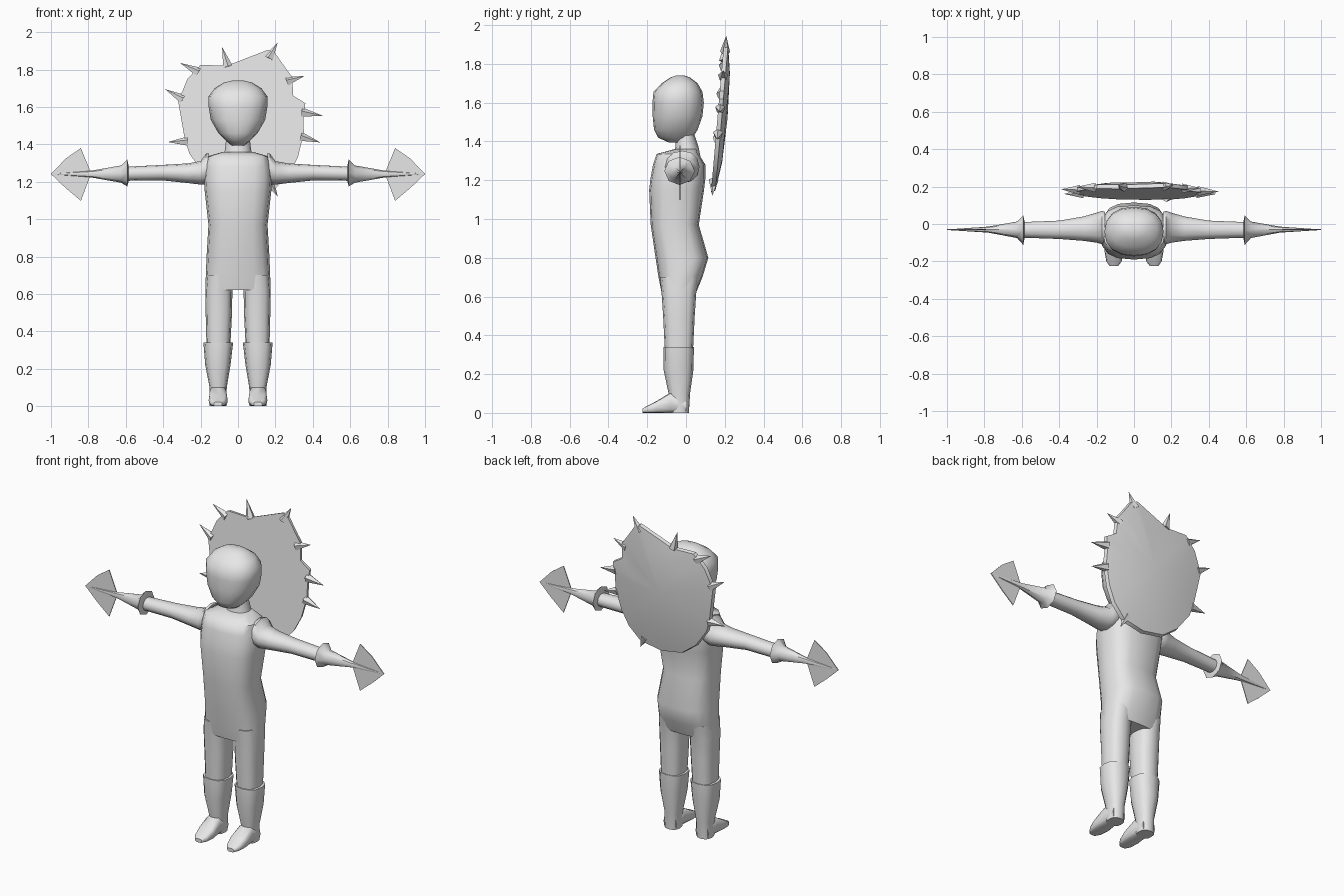
import bpy, bmesh, math
from mathutils import Vector

if "Cube" in bpy.data.objects:
    bpy.data.objects.remove(bpy.data.objects["Cube"])

grey = bpy.data.materials.new("plain grey")
grey.diffuse_color = (0.8, 0.8, 0.8, 1)
grey.use_nodes = True
grey.node_tree.nodes["Principled BSDF"].inputs["Base Color"].default_value = grey.diffuse_color


def finish(name, bm, angle=50):
    bmesh.ops.recalc_face_normals(bm, faces=bm.faces)
    me = bpy.data.meshes.new(name)
    bm.to_mesh(me)
    bm.free()
    ob = bpy.data.objects.new(name, me)
    bpy.context.collection.objects.link(ob)
    me.materials.append(grey)
    bpy.ops.object.select_all(action='DESELECT')
    ob.select_set(True)
    bpy.context.view_layer.objects.active = ob
    bpy.ops.object.shade_smooth_by_angle(angle=math.radians(angle))
    return ob


def loft(name, axis, rings, n=12, power=2.4, mirror=1, angle=50):
    """Rings are (position along axis, u min, u max, v min, v max)."""
    bm = bmesh.new()
    loops = []
    for t, u0, u1, v0, v1 in rings:
        loop = []
        for i in range(n):
            a = 2 * math.pi * i / n
            c, s = math.cos(a), math.sin(a)
            u = (u0 + u1) / 2 + (u1 - u0) / 2 * math.copysign(abs(c) ** (2 / power), c)
            v = (v0 + v1) / 2 + (v1 - v0) / 2 * math.copysign(abs(s) ** (2 / power), s)
            p = {'x': (t, u, v), 'y': (u, t, v), 'z': (u, v, t)}[axis]
            loop.append(bm.verts.new((p[0] * mirror, p[1], p[2])))
        loops.append(loop)
    for a, b in zip(loops, loops[1:]):
        for i in range(n):
            j = (i + 1) % n
            bm.faces.new((a[i], a[j], b[j], b[i]))
    bm.faces.new(loops[0])
    bm.faces.new(loops[-1])
    return finish(name, bm, angle)


# Torso, neck and head
loft("torso", 'z', [
    (0.62, -.175, .175, -.126, .052), (0.70, -.172, .172, -.142, .085),
    (0.80, -.168, .168, -.157, .115), (0.97, -.158, .158, -.182, .066),
    (1.15, -.178, .178, -.19, .093), (1.21, -.182, .182, -.183, .10),
    (1.28, -.178, .178, -.17, .10), (1.335, -.165, .165, -.152, .065),
    (1.36, -.08, .08, -.06, .055)], n=16, power=2.8, angle=60)
loft("neck", 'z', [
    (1.32, -.085, .085, -.07, .075), (1.37, -.07, .07, -.055, .065),
    (1.46, -.06, .06, -.05, .035)], power=2)
loft("head", 'z', [
    (1.395, -.035, .035, -.09, .0), (1.42, -.065, .065, -.145, .035),
    (1.46, -.105, .105, -.165, .06), (1.53, -.145, .145, -.172, .085),
    (1.60, -.157, .157, -.173, .092), (1.655, -.158, .158, -.168, .085),
    (1.70, -.125, .125, -.125, .06), (1.73, -.075, .075, -.08, .02),
    (1.74, -.035, .035, -.05, -.01)], n=16, power=2.3, angle=60)

for side, m in (("left", -1), ("right", 1)):
    # Legs, boots and feet
    loft(side + "_leg", 'z', [
        (0.30, .042, .168, -.108, .035), (0.50, .032, .173, -.118, .045),
        (0.62, .03, .175, -.126, .053), (0.70, .03, .168, -.135, .07)],
        mirror=m, power=2.7)
    loft(side + "_boot", 'z', [
        (0.0, .062, .152, -.08, .015), (0.10, .06, .152, -.09, .021),
        (0.22, .04, .175, -.115, .038), (0.34, .026, .185, -.116, .041)],
        mirror=m, power=2.5)
    loft(side + "_foot", 'y', [
        (0.0, .064, .15, 0, .07), (-.08, .06, .154, 0, .105),
        (-.15, .055, .157, 0, .062), (-.2, .066, .148, 0, .036),
        (-.225, .085, .13, 0, .022)], mirror=m, power=3.5)

    # Sleeve, flared cuff and pointed forearm
    loft(side + "_arm", 'x', [
        (.155, -.105, .065, 1.19, 1.35), (.17, -.108, .07, 1.185, 1.352),
        (.20, -.10, .06, 1.185, 1.31), (.27, -.09, .04, 1.193, 1.298),
        (.40, -.08, .018, 1.207, 1.29), (.60, -.073, .01, 1.205, 1.28)],
        mirror=m, power=2.1)
    loft(side + "_cuff", 'x', [
        (.585, -.075, .015, 1.2, 1.285), (.592, -.112, .045, 1.175, 1.32),
        (.625, -.075, .013, 1.195, 1.287), (.78, -.046, -.014, 1.222, 1.26),
        (1.0, -.032, -.029, 1.239, 1.243)], n=8, power=2, mirror=m, angle=40)

    # Thin kite blade at the end of the arm
    bm = bmesh.new()
    kite = [(.785, 1.245), (.84, 1.38), (.92, 1.325), (1.0, 1.241),
            (.92, 1.165), (.84, 1.098)]
    face = bm.faces.new([bm.verts.new((x * m, -.033, z)) for x, z in kite])
    new = bmesh.ops.extrude_face_region(bm, geom=[face])["geom"]
    bmesh.ops.translate(bm, vec=(0, .005, 0),
                        verts=[v for v in new if isinstance(v, bmesh.types.BMVert)])
    finish(side + "_blade", bm, 30)


# Leaning shield with an irregular rim and a slightly domed back
def lean(x, z, off=0.0):
    return Vector((x, .13 + (z - 1.15) * .087 + off, z))


outline = [(.16, 1.905), (.20, 1.885), (.26, 1.80), (.29, 1.76), (.295, 1.66),
           (.36, 1.62), (.35, 1.54), (.352, 1.46), (.32, 1.33), (.275, 1.24),
           (.20, 1.165), (.06, 1.14), (-.08, 1.165), (-.18, 1.24), (-.26, 1.35),
           (-.285, 1.43), (-.32, 1.63), (-.27, 1.75), (-.20, 1.825), (-.06, 1.82)]
cx, cz = .02, 1.52
bm = bmesh.new()
shells = []
for scale, off in ((1, 0), (.985, .022), (.6, .044)):
    shells.append([bm.verts.new(lean(cx + (x - cx) * scale, cz + (z - cz) * scale, off))
                   for x, z in outline])
hub = bm.verts.new(lean(cx, cz, .052))
front = bm.verts.new(lean(cx, cz))
n = len(outline)
for i in range(n):
    j = (i + 1) % n
    for a, b in zip(shells, shells[1:]):
        bm.faces.new((a[i], a[j], b[j], b[i]))
    bm.faces.new((shells[2][i], shells[2][j], hub))
    bm.faces.new((front, shells[0][j], shells[0][i]))
finish("shield", bm, 40)

# Spikes around the shield: base point then tip
spikes = [((-.055, 1.815), (-.085, 1.92)), ((.165, 1.86), (.212, 1.945)),
          ((.26, 1.735), (.355, 1.765)), ((.34, 1.57), (.455, 1.552)),
          ((.335, 1.44), (.44, 1.41)), ((.17, 1.20), (.212, 1.12)),
          ((-.21, 1.785), (-.31, 1.835)), ((-.295, 1.64), (-.39, 1.695)),
          ((-.27, 1.415), (-.375, 1.412))]
for k, (base, tip) in enumerate(spikes):
    p, q = lean(*base, .01), lean(*tip, .008)
    d = q - p
    bm = bmesh.new()
    bmesh.ops.create_cone(bm, cap_ends=True, segments=5, radius1=.027, radius2=0,
                          depth=d.length)
    bmesh.ops.translate(bm, verts=bm.verts, vec=(0, 0, d.length / 2))
    bmesh.ops.rotate(bm, verts=bm.verts, cent=(0, 0, 0),
                     matrix=d.to_track_quat('Z', 'Y').to_matrix())
    bmesh.ops.translate(bm, verts=bm.verts, vec=p)
    finish("shield_spike_%d" % (k + 1), bm, 30)
